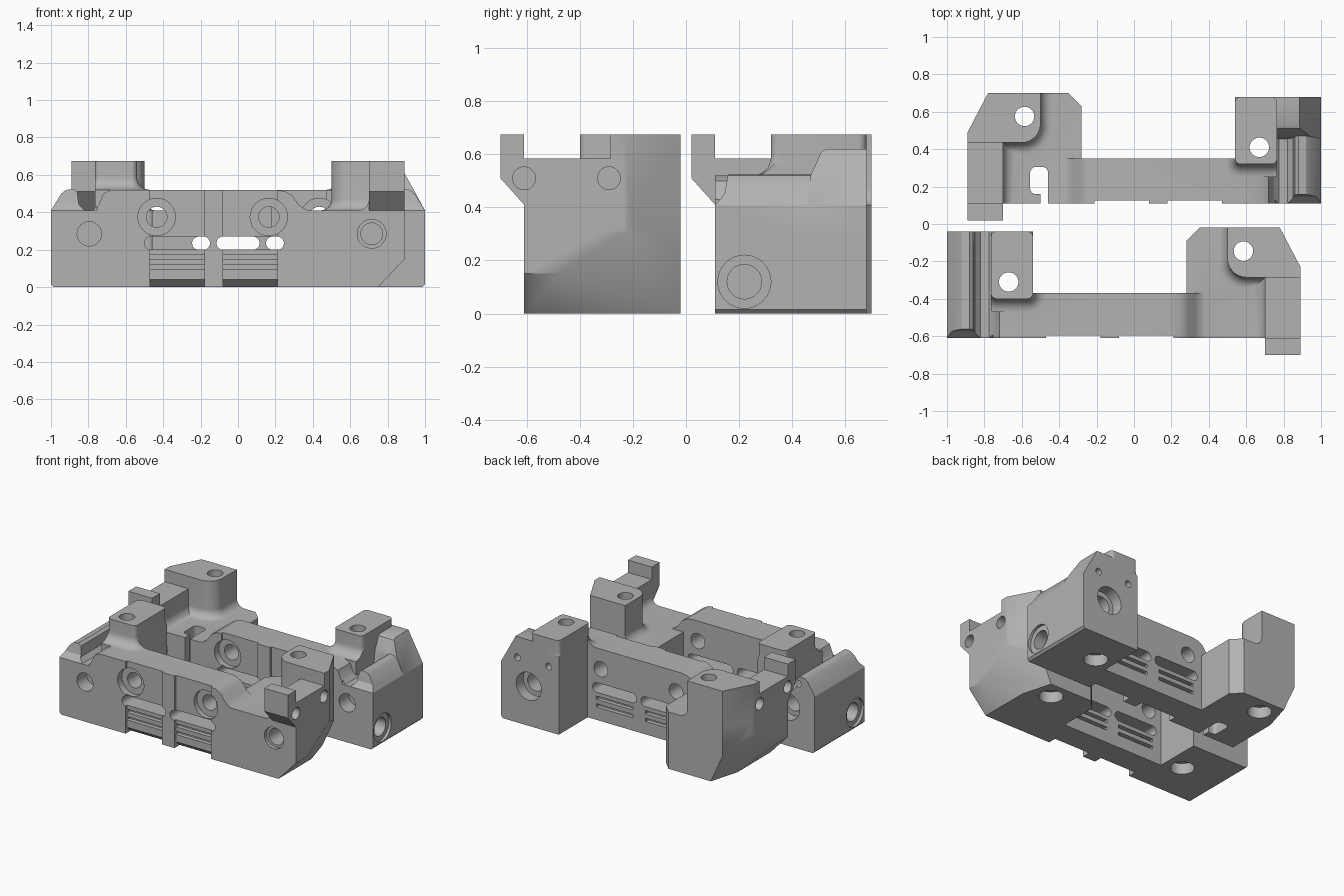
import bpy, bmesh
from math import sin, cos, pi
from mathutils import Matrix

cube = bpy.data.objects.get("Cube")
if cube:
    bpy.data.objects.remove(cube, do_unlink=True)

metal = bpy.data.materials.new("machined grey")
metal.use_nodes = True
metal.diffuse_color = (0.45, 0.45, 0.45, 1)
metal.node_tree.nodes["Principled BSDF"].inputs["Base Color"].default_value = (0.45, 0.45, 0.45, 1)


def to_object(bm, name="piece"):
    bmesh.ops.recalc_face_normals(bm, faces=bm.faces)
    mesh = bpy.data.meshes.new(name)
    bm.to_mesh(mesh)
    bm.free()
    ob = bpy.data.objects.new(name, mesh)
    bpy.context.collection.objects.link(ob)
    return ob


def loft(rings):
    """Closed solid through rings of equal point count."""
    bm = bmesh.new()
    loops = [[bm.verts.new(p) for p in ring] for ring in rings]
    n = len(loops[0])
    for a, b in zip(loops, loops[1:]):
        for i in range(n):
            bm.faces.new((a[i], a[(i + 1) % n], b[(i + 1) % n], b[i]))
    bm.faces.new(loops[0])
    bm.faces.new(loops[-1])
    return to_object(bm)


def prism(axis, pts, lo, hi):
    place = {"X": lambda a, b, d: (d, a, b),
             "Y": lambda a, b, d: (a, d, b),
             "Z": lambda a, b, d: (a, b, d)}[axis]
    return loft([[place(a, b, d) for a, b in pts] for d in (lo, hi)])


def box(x0, x1, y0, y1, z0, z1):
    return prism("Z", [(x0, y0), (x1, y0), (x1, y1), (x0, y1)], z0, z1)


def rounded(x0, x1, y0, y1, r, off=0, steps=8):
    """Rounded rectangle, grown outward by off."""
    pts = []
    corners = [(x1 - r, y1 - r), (x0 + r, y1 - r), (x0 + r, y0 + r), (x1 - r, y0 + r)]
    for q, (cx, cy) in enumerate(corners):
        for k in range(steps + 1):
            a = (q + k / steps) * pi / 2
            pts.append((cx + (r + off) * cos(a), cy + (r + off) * sin(a)))
    return pts


def bore(axis, a, b, r, lo, hi):
    circle = [(a + r * cos(t * pi / 16), b + r * sin(t * pi / 16)) for t in range(32)]
    return prism(axis, circle, lo, hi)


def flared(x0, x1, y0, y1, r, floor, top, fillet):
    """Upright boss with a concave fillet at its foot."""
    levels = [(floor - 0.1, fillet)]
    for k in range(9):
        t = k / 8 * pi / 2
        levels.append((floor + fillet * (1 - cos(t)), fillet * (1 - sin(t))))
    levels.append((top, 0))
    return loft([[(x, y, z) for x, y in rounded(x0, x1, y0, y1, r, o)] for z, o in levels])


def combine(ob, other, op):
    mod = ob.modifiers.new("bool", "BOOLEAN")
    mod.operation, mod.object, mod.solver = op, other, "EXACT"
    dg = bpy.context.evaluated_depsgraph_get()
    mesh = bpy.data.meshes.new_from_object(ob.evaluated_get(dg))
    ob.modifiers.clear()
    ob.data = mesh
    bpy.data.objects.remove(other, do_unlink=True)
    return ob


def slice_off(ob, co, no):
    """Remove everything on the normal side of a plane."""
    bm = bmesh.new()
    bm.from_mesh(ob.data)
    bmesh.ops.bisect_plane(bm, geom=bm.verts[:] + bm.edges[:] + bm.faces[:],
                           plane_co=co, plane_no=no, clear_outer=True)
    bmesh.ops.holes_fill(bm, edges=bm.edges, sides=0)
    bmesh.ops.recalc_face_normals(bm, faces=bm.faces)
    bm.to_mesh(ob.data)
    bm.free()


def faceted_block(top):
    """Block with chamfered outer, lower and inner corners."""
    ob = box(0.28, 0.89, -0.61, -0.02, 0, top)
    slice_off(ob, (0.89, -0.23, 0), (0.21, 0.11, 0))
    slice_off(ob, (0.28, -0.09, 0), (-1, 1, 0))
    slice_off(ob, (0.89, 0, 0.15), (0.15, 0, -0.14))
    slice_off(ob, (0.89, -0.48, 0.15), (2.2, 0.64, -1))
    return ob


def build_bracket(name, rear):
    # Ridged end block
    body = prism("Y", [(-0.985, 0), (-0.54, 0), (-0.54, 0.52), (-0.68, 0.52), (-0.72, 0.5),
                       (-0.745, 0.44), (-0.775, 0.41), (-0.82, 0.41), (-0.85, 0.44), (-0.86, 0.51),
                       (-0.88, 0.525), (-0.92, 0.52), (-0.945, 0.5), (-1, 0.41), (-1, 0.015)],
                 -0.61, -0.04)
    combine(body, prism("X", [(-0.65, 0.41), (-0.61, 0.41), (-0.575, 0.45), (-0.555, 0.56),
                              (-0.65, 0.56)], -1.1, -0.755), "DIFFERENCE")
    if rear:
        step = prism("X", [(-0.28, 0.3), (-0.25, 0.52), (-0.21, 0.61), (-0.19, 0.62),
                           (-0.04, 0.62), (-0.04, 0.3)], -1, -0.7)
        slice_off(step, (-1, 0, 0.41), (-0.2, 0, 0.11))
        combine(body, step, "UNION")

    # Connecting beam
    combine(body, prism("Y", [(-0.6, 0), (0.4, 0), (0.4, 0.405), (0.36, 0.415), (0.325, 0.44),
                              (0.29, 0.49), (0.25, 0.513), (0.2, 0.52), (-0.6, 0.52)],
                        -0.61, -0.37), "UNION")

    # Tall boss on the ridged end
    boss = flared(-0.765, -0.54, -0.40, -0.04, 0.03, 0.52, 0.675, 0.07)
    combine(boss, prism("Z", [(-0.765, -0.61), (0.3, -0.61), (0.3, -0.37), (-0.54, -0.37),
                              (-0.54, -0.04), (-0.765, -0.04)], 0.3, 0.8), "INTERSECT")
    combine(body, boss, "UNION")

    # Faceted end block with rib, boss and lug
    combine(body, faceted_block(0.41), "UNION")
    raised = flared(0.70, 1.1, -0.8, 0.1, 0.02, 0.41, 0.585, 0.06)
    combine(raised, flared(0.50, 1.1, -0.285, 0.15, 0.1, 0.41, 0.675, 0.06), "UNION")
    combine(raised, faceted_block(0.8), "INTERSECT")
    combine(body, raised, "UNION")
    combine(body, prism("X", [(-0.70, 0.675), (-0.61, 0.675), (-0.61, 0.5), (-0.56, 0.5),
                              (-0.56, 0.36), (-0.61, 0.41), (-0.70, 0.51)], 0.70, 0.89), "UNION")

    cutters = []
    # Ribbed recesses and slots on the beam
    for x0, x1 in ((-0.47, -0.18), (-0.08, 0.21)):
        cutters.append(box(x0, x1, -0.7, -0.595, -0.1, 0.6))
        cutters.append(prism("X", [(-0.7, -0.1), (-0.55, -0.1), (-0.55, 0.0), (-0.6, 0.045),
                                   (-0.7, 0.045)], x0, x1))
        for z in (0.105, 0.16):
            for y0, y1 in ((-0.7, -0.565), (-0.4, -0.3)):
                cutters.append(box(x0, x1, y0, y1, z - 0.012, z + 0.012))
    for x0, x1 in ((-0.5, -0.15), (-0.115, 0.245)):
        cutters.append(prism("Y", rounded(x0, x1, 0.2, 0.27, 0.034), -0.7, -0.3))
    # Counterbored beam holes
    for x in (-0.435, 0.165):
        cutters.append(bore("Y", x, 0.375, 0.10, -0.7, -0.56))
        cutters.append(bore("Y", x, 0.375, 0.055, -0.7, -0.3))
    # Vertical bolt holes
    for x, y in ((-0.67, -0.31), (0.585, -0.145)):
        cutters.append(bore("Z", x, y, 0.052, -0.1, 0.8))
        cutters.append(bore("Z", x, y, 0.08, -0.1, 0.08))
    # Front, back and side holes
    cutters += [bore("Y", -0.795, 0.285, 0.065, -0.7, -0.5),
                bore("Y", 0.715, 0.285, 0.077, -0.7, -0.585),
                bore("Y", 0.715, 0.285, 0.058, -0.7, -0.45),
                bore("Y", -0.78, 0.285, 0.1, -0.12, 0.1),
                bore("Y", -0.78, 0.285, 0.065, -0.25, 0.1),
                bore("X", -0.5, 0.12, 0.1, -1.1, -0.98),
                bore("X", -0.5, 0.12, 0.065, -1.1, -0.75),
                bore("X", -0.61, 0.51, 0.043, 0.8, 1),
                bore("X", -0.29, 0.51, 0.043, 0.8, 1)]
    for x in (-0.87, -0.62):
        cutters.append(bore("Y", x, 0.47, 0.024, -0.1, 0.1))
    # Hooked clearance slot
    if rear:
        cutters.append(prism("Z", rounded(0.46, 0.555, -0.56, -0.415, 0.03), -0.1, 0.8))
        cutters.append(box(0.46, 0.5, -0.7, -0.5, -0.1, 0.8))
    for cutter in cutters:
        combine(body, cutter, "DIFFERENCE")

    # The rear bracket is handed the other way
    if rear:
        body.data.transform(Matrix.Translation((0, 0.72, 0)) @ Matrix.Diagonal((-1, 1, 1, 1)))
        body.data.flip_normals()
    body.name = body.data.name = name
    body.data.materials.clear()
    body.data.materials.append(metal)
    bpy.ops.object.select_all(action="DESELECT")
    body.select_set(True)
    bpy.context.view_layer.objects.active = body
    bpy.ops.object.shade_smooth_by_angle(angle=0.5)


build_bracket("front_bracket", False)
build_bracket("rear_bracket", True)
